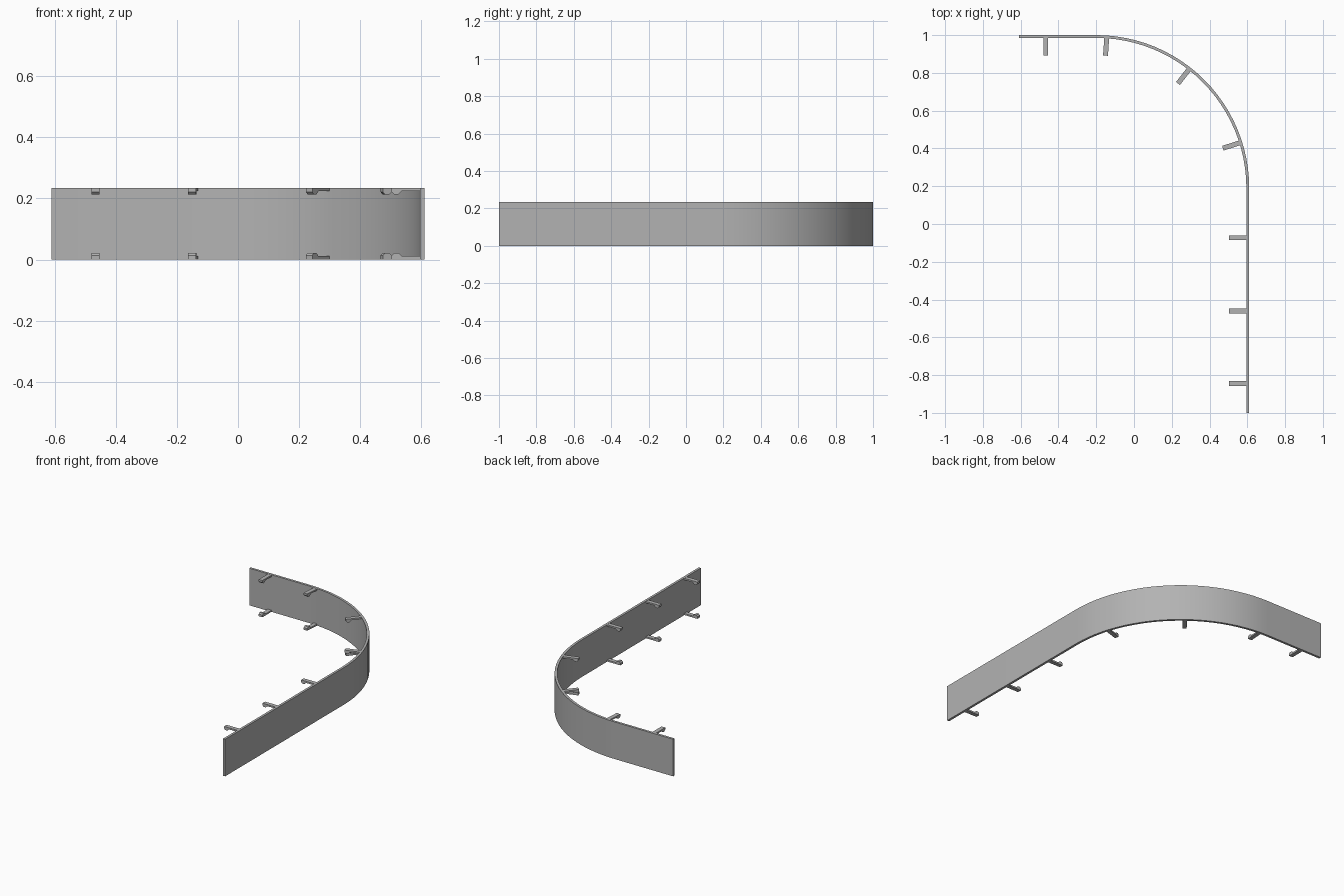
import bpy
import bmesh
from math import radians, cos, sin
from mathutils import Matrix, Vector

if "Cube" in bpy.data.objects:
    bpy.data.objects.remove(bpy.data.objects["Cube"])

HEIGHT, THICK = 0.235, 0.015
HALF_X, HALF_Y, RADIUS = 0.61, 1.0, 0.81
CENTRE = Vector((HALF_X - RADIUS, HALF_Y - RADIUS, 0))
SEGMENTS = 24

grey = bpy.data.materials.new("plain grey")
grey.use_nodes = True
colour = (0.45, 0.45, 0.45, 1)
grey.diffuse_color = colour
grey.node_tree.nodes["Principled BSDF"].inputs["Base Color"].default_value = colour


def extruded(name, outline, offset, matrix=Matrix()):
    """Extrude a closed outline of 3D points along offset."""
    bm = bmesh.new()
    face = bm.faces.new([bm.verts.new(p) for p in outline])
    result = bmesh.ops.extrude_face_region(bm, geom=[face])
    moved = [v for v in result["geom"] if isinstance(v, bmesh.types.BMVert)]
    bmesh.ops.translate(bm, verts=moved, vec=offset)
    bmesh.ops.transform(bm, matrix=matrix, verts=bm.verts)
    bmesh.ops.recalc_face_normals(bm, faces=bm.faces)
    mesh = bpy.data.meshes.new(name)
    bm.to_mesh(mesh)
    bm.free()
    mesh.materials.append(grey)
    obj = bpy.data.objects.new(name, mesh)
    bpy.context.collection.objects.link(obj)
    return obj


def wall_line(inset):
    """Path of one wall face: straight run, quarter bend, straight run."""
    r = RADIUS - inset
    bend = [CENTRE + Vector((cos(a), sin(a), 0)) * r
            for a in (radians(90 * i / SEGMENTS) for i in range(SEGMENTS + 1))]
    return ([Vector((HALF_X - inset, -HALF_Y, 0))] + bend
            + [Vector((-HALF_X, HALF_Y - inset, 0))])


# Curved panel
wall = extruded("curved_panel", wall_line(0) + wall_line(THICK)[::-1],
                Vector((0, 0, HEIGHT)))
bpy.context.view_layer.objects.active = wall
wall.select_set(True)
bpy.ops.object.shade_smooth_by_angle(angle=radians(30))

# Clip side profile: thin arm with a chamfered catch at its tip
ARM, WIDTH = 0.01, 0.026
CLIP = [(0, 0), (0.095, 0), (0.095, 0.013), (0.087, 0.021),
        (0.073, 0.021), (0.062, ARM), (0, ARM)]

# Clip roots on the inner face, with the outward direction in degrees
inner = RADIUS - THICK
roots = [(Vector((HALF_X - THICK, y, 0)), 0) for y in (-0.845, -0.46, -0.073)]
for angle in (17.5, 52, 86):
    a = radians(angle)
    roots.append((CENTRE + Vector((cos(a), sin(a), 0)) * inner, angle))
roots.append((Vector((-0.467, HALF_Y - THICK, 0)), 90))

for i, (root, angle) in enumerate(roots, 1):
    for level, base, up in (("lower", 0.001, 1), ("upper", HEIGHT - 0.001, -1)):
        outline = [Vector((0.003 - d, -WIDTH / 2, up * h)) for d, h in CLIP]
        place = (Matrix.Translation(root + Vector((0, 0, base)))
                 @ Matrix.Rotation(radians(angle), 4, "Z"))
        extruded(f"{level}_clip_{i}", outline, Vector((0, WIDTH, 0)), place)
